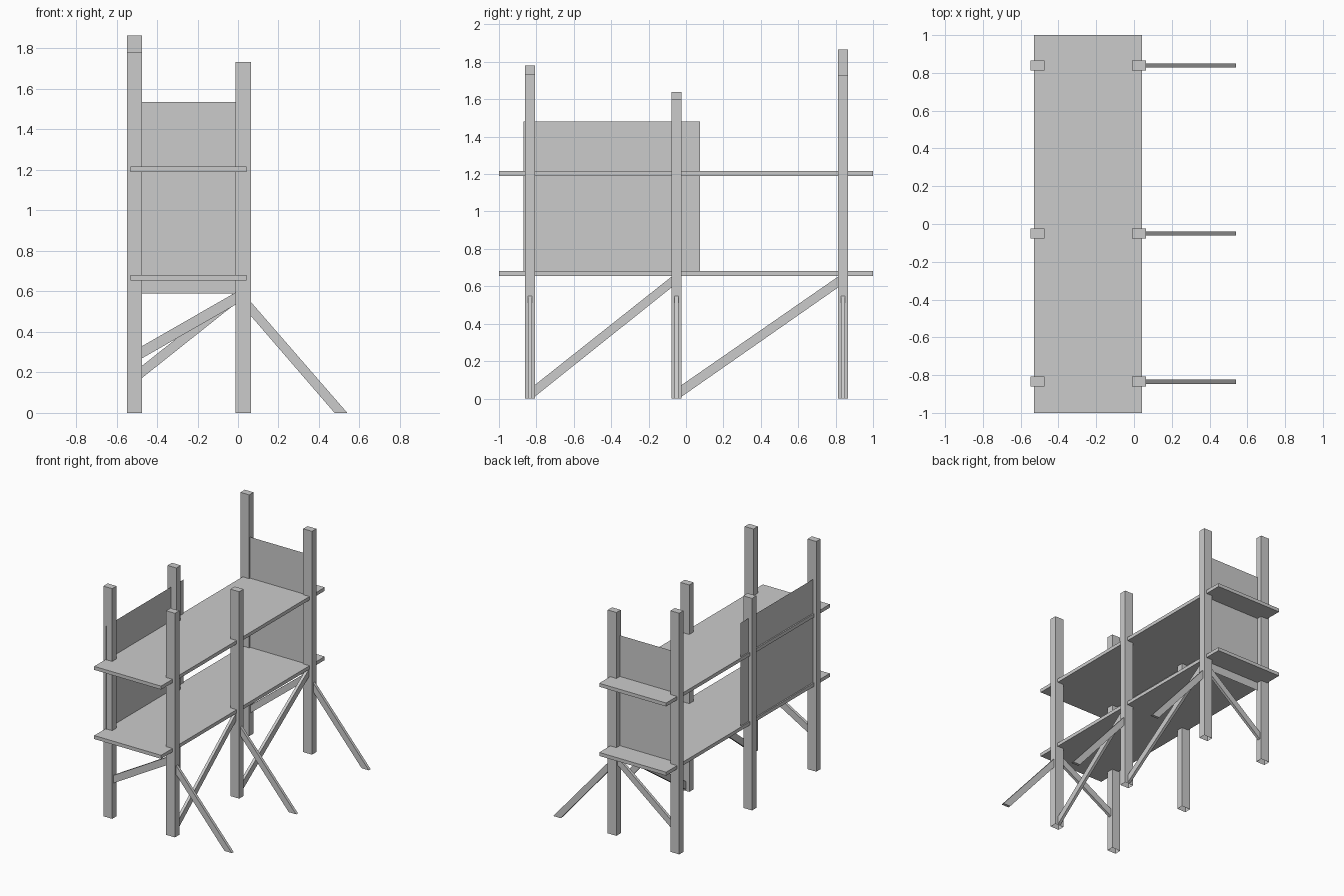
import bpy, bmesh
from mathutils import Vector

cube = bpy.data.objects.get("Cube")
if cube:
    bpy.data.objects.remove(cube, do_unlink=True)

GREY = (0.6, 0.6, 0.6, 1.0)
mat = bpy.data.materials.new("plain grey")
mat.use_nodes = True
mat.diffuse_color = GREY
mat.node_tree.nodes["Principled BSDF"].inputs["Base Color"].default_value = GREY


def prism(name, outline, sweep, open_face=None):
    """Extrude a flat outline along a vector; a zero sweep leaves a sheet."""
    bm = bmesh.new()
    face = bm.faces.new([bm.verts.new(p) for p in outline])
    sweep = Vector(sweep)
    if sweep.length:
        top = bmesh.ops.extrude_face_region(bm, geom=[face], use_keep_orig=True)
        moved = [v for v in top["geom"] if isinstance(v, bmesh.types.BMVert)]
        bmesh.ops.translate(bm, vec=sweep, verts=moved)
        bmesh.ops.recalc_face_normals(bm, faces=bm.faces)
        if open_face == "base":
            low = [f for f in bm.faces if f.normal.z < -0.9]
            bmesh.ops.delete(bm, geom=low, context="FACES_ONLY")
    mesh = bpy.data.meshes.new(name)
    bm.to_mesh(mesh)
    bm.free()
    mesh.materials.append(mat)
    obj = bpy.data.objects.new(name, mesh)
    bpy.context.collection.objects.link(obj)
    return obj


def column(name, x0, x1, y0, y1, z0, z1, open_face=None):
    outline = [(x0, y0, z0), (x1, y0, z0), (x1, y1, z0), (x0, y1, z0)]
    return prism(name, outline, (0, 0, z1 - z0), open_face)


RIGHT_X, LEFT_X = -0.511, 0.026
HALF_X, HALF_Y = 0.0375, 0.0265
BAR = 0.022
# row name: y position, height of the right post, height of the left post
ROWS = {"front": (-0.835, 1.78, 1.733),
        "middle": (-0.05, 1.64, 1.60),
        "back": (0.84, 1.865, 1.727)}

# Posts, open at the foot, and the slanted outriggers beside them
for row, (y, high, low) in ROWS.items():
    for side, x, top in (("right", RIGHT_X, high), ("left", LEFT_X, low)):
        column(f"{row}_{side}_post", x - HALF_X, x + HALF_X,
               y - HALF_Y, y + HALF_Y, 0, top, "base")
    face_x, y0 = LEFT_X + HALF_X, y - BAR / 2
    prism(f"{row}_outrigger",
          [(face_x, y0, 0.548), (0.54, y0, 0), (0.477, y0, 0), (face_x, y0, 0.479)],
          (0, BAR, 0))

# Two long shelves
for name, z in (("lower_shelf", 0.655), ("upper_shelf", 1.19)):
    column(name, -0.53, 0.042, -1, 1, z, z + 0.027)

# Thin wall sheets
prism("side_panel", [(-0.52, -0.87, 0.67), (-0.52, 0.075, 0.67),
                     (-0.52, 0.075, 1.48), (-0.52, -0.87, 1.48)], (0, 0, 0))
prism("back_panel", [(-0.49, 0.825, 0.59), (0.01, 0.825, 0.59),
                     (0.01, 0.825, 1.535), (-0.49, 0.825, 1.535)], (0, 0, 0))

# Cross braces joining the front and back post pairs
x0, x1 = RIGHT_X + HALF_X, LEFT_X - HALF_X
for row, low, high in (("front", 0.27, 0.535), ("back", 0.173, 0.54)):
    y0 = ROWS[row][0] - BAR / 2
    prism(f"{row}_cross_brace",
          [(x0, y0, low), (x1, y0, high), (x1, y0, high + 0.06), (x0, y0, low + 0.06)],
          (0, BAR, 0))

# Diagonal braces along the left side
for start, end in (("front", "middle"), ("middle", "back")):
    y0, y1 = ROWS[start][0] + HALF_Y, ROWS[end][0] - HALF_Y
    xb = LEFT_X - BAR / 2
    prism(f"{start}_diagonal_brace",
          [(xb, y0, 0.01), (xb, y1, 0.594), (xb, y1, 0.652), (xb, y0, 0.072)],
          (BAR, 0, 0))
